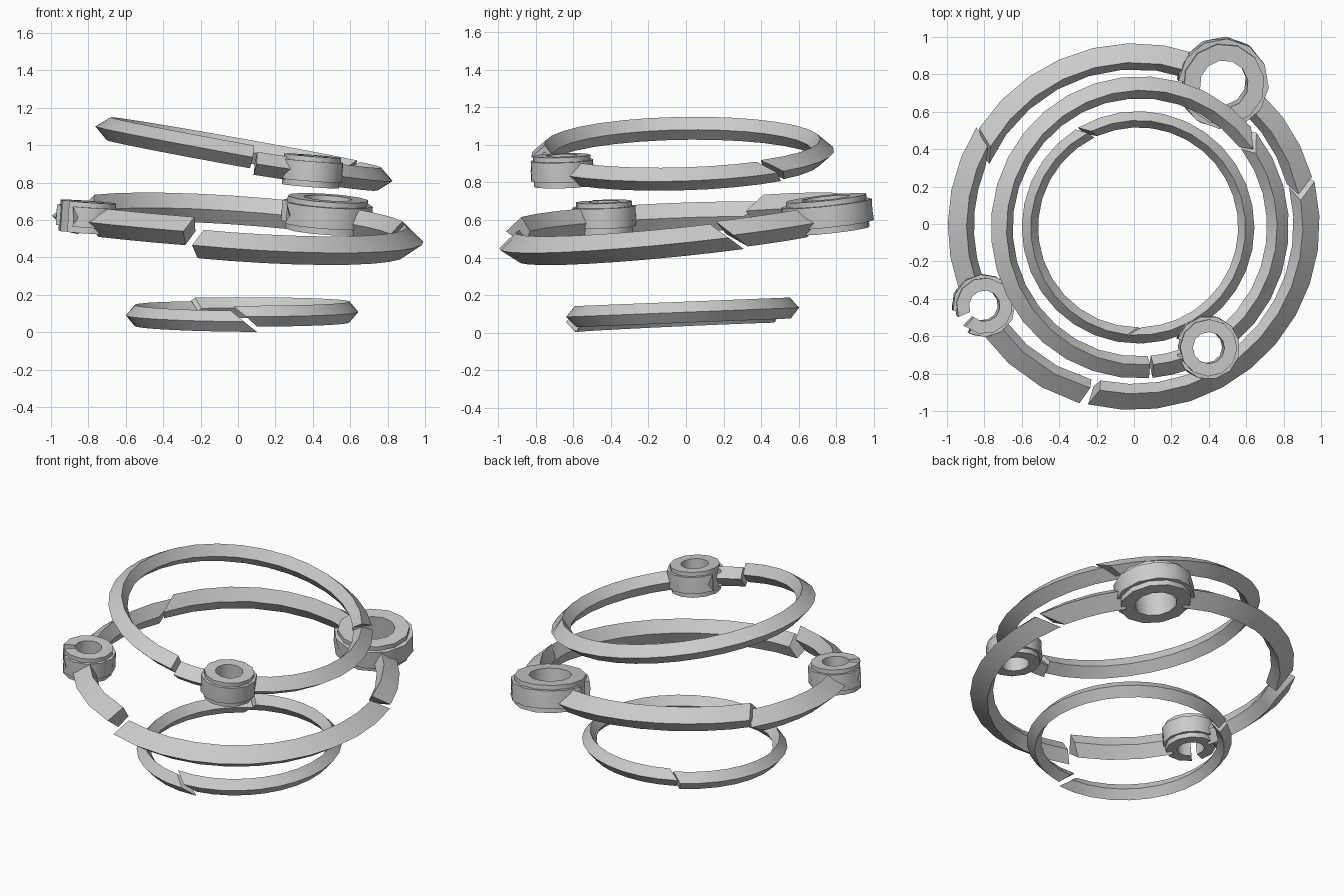
import bpy, bmesh, math
from mathutils import Matrix

cube = bpy.data.objects.get("Cube")
if cube:
    bpy.data.objects.remove(cube, do_unlink=True)

grey = bpy.data.materials.new("stone grey")
grey.use_nodes = True
grey.diffuse_color = (0.6, 0.6, 0.6, 1)
grey.node_tree.nodes["Principled BSDF"].inputs["Base Color"].default_value = (0.6, 0.6, 0.6, 1)


def sweep(name, profile, centre, slope, starts, ends, step):
    """Sweep an (r, z) profile; each corner has its own start and end angle, so ends can be slanted."""
    bm = bmesh.new()
    span = ends[0] - starts[0]
    full = abs(span - 360) < 0.01
    count = max(2, round(span / step))
    loops = []
    for i in range(count if full else count + 1):
        loop = []
        for (r, z), a0, a1 in zip(profile, starts, ends):
            a = math.radians(a0 + (a1 - a0) * i / count)
            loop.append(bm.verts.new((r * math.cos(a), r * math.sin(a), z)))
        loops.append(loop)
    pairs = list(zip(loops, loops[1:]))
    if full:
        pairs.append((loops[-1], loops[0]))
    else:
        bm.faces.new(loops[0])
        bm.faces.new(loops[-1])
    n = len(profile)
    for a, b in pairs:
        for k in range(n):
            m = (k + 1) % n
            bm.faces.new((a[k], a[m], b[m], b[k]))
    bmesh.ops.recalc_face_normals(bm, faces=bm.faces)
    # tilt: slope is the rise along x and along y
    tilt = Matrix.Rotation(math.atan(slope[1]), 4, 'X') @ Matrix.Rotation(-math.atan(slope[0]), 4, 'Y')
    bm.transform(Matrix.Translation(centre) @ tilt)
    mesh = bpy.data.meshes.new(name)
    bm.to_mesh(mesh)
    bm.free()
    mesh.materials.append(grey)
    obj = bpy.data.objects.new(name, mesh)
    bpy.context.collection.objects.link(obj)
    bpy.ops.object.select_all(action='DESELECT')
    obj.select_set(True)
    bpy.context.view_layer.objects.active = obj
    bpy.ops.object.shade_smooth_by_angle(angle=math.radians(32))
    return obj


def rhombus(outer, ridge, inner, half):
    return [(outer, 0), (ridge, half), (inner, 0), (ridge, -half)]


def square(angle):
    return [angle] * 4


def boss(name, centre, slope, radius, hole, half, notch, opening=0):
    """Short tube with a raised band that has a V notch facing the notch angle."""
    rim = radius * 0.9
    body = [(hole, half), (rim, half), (rim, -half), (hole, -half)]
    sweep(name + "_tube", body, centre, slope, square(notch + opening / 2),
          square(notch + 360 - opening / 2), 30)
    top, low = half * 0.68, -half * 0.62
    band = [(rim * 0.95, top), (radius, top), (radius, 0), (radius, low), (rim * 0.95, low)]
    gaps = [opening / 2 + g for g in (14, 14, 26, 14, 14)]
    sweep(name + "_band", band, centre, slope, [notch + g for g in gaps],
          [notch + 360 - g for g in gaps], 30)


STEP = 360 / 32

# Lower ring: two halves meeting at slanted cuts
low = rhombus(0.622, 0.575, 0.535, 0.056)
sweep("lower_ring_right", low, (0.022, -0.018, 0.108), (0, 0.04),
      (-88, -95, -88, -82), (121, 116, 114, 120), STEP)
sweep("lower_ring_left", low, (0.022, -0.018, 0.084), (-0.01, 0.045),
      (122.5, 118, 116, 122), (271, 264, 270, 278), STEP)

# Middle ring: front, back and left arcs, the last two broken by bosses
mid = rhombus(0.99, 0.895, 0.85, 0.077)
mid_at, mid_slope = (0.005, -0.01, 0.548), (-0.07, 0.105)
sweep("middle_ring_front", mid, mid_at, mid_slope,
      (-104.7, -102.5, -102.5, -104), (13.5, 9, 13.5, 20), STEP)
back_at = (0, -0.018, 0.558)
sweep("middle_ring_back_right", mid, back_at, mid_slope,
      (15.5, 11.5, 15.5, 22), square(47), STEP)
sweep("middle_ring_back_left", mid, back_at, mid_slope,
      square(69.5), (147, 150, 156, 154), STEP)
left_at, left_slope = (-0.008, -0.01, 0.553), (-0.07, 0.035)
sweep("middle_ring_left_rear", mid, left_at, left_slope,
      (147.8, 149.5, 158, 156), square(200), STEP)
sweep("middle_ring_left_front", mid, left_at, left_slope,
      square(215), (253.3, 255, 255, 252.5), STEP)
boss("back_boss", (0.475, 0.755, 0.63), mid_slope, 0.243, 0.13, 0.088, 190)
boss("left_boss", (-0.805, -0.435, 0.615), left_slope, 0.168, 0.083, 0.083, 215, 24)

# Upper ring: long rear arc and a shorter arc carrying a boss
top = rhombus(0.808, 0.735, 0.69, 0.062)
top_slope = (-0.18, 0.017)
sweep("upper_ring_rear", top, (0.03, -0.018, 0.958), top_slope,
      (41.5, 34.5, 38.5, 47), square(273.6), STEP)
front_at, front_slope = (0.03, -0.018, 0.935), (-0.16, 0.03)
sweep("upper_ring_front", top, front_at, front_slope,
      square(-85), square(-70), STEP)
sweep("upper_ring_right", top, front_at, front_slope,
      square(-51), (38.5, 32.5, 37, 45), STEP)
boss("front_boss", (0.393, -0.66, 0.862), (-0.08, 0.03), 0.17, 0.085, 0.082, 178)
